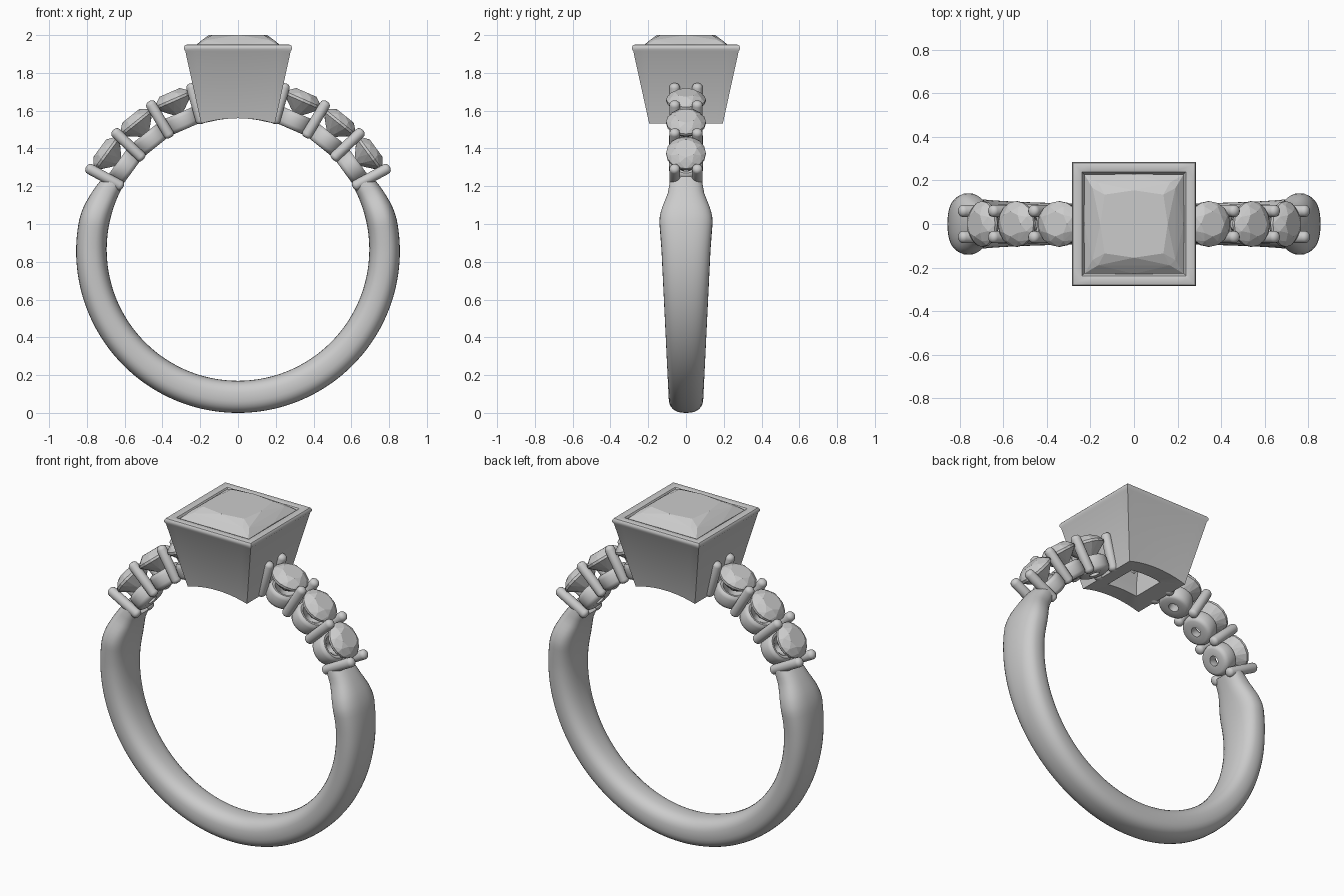
import bpy, bmesh
from math import sin, cos, pi, radians, sqrt, copysign
from mathutils import Matrix, Vector

if "Cube" in bpy.data.objects:
    bpy.data.objects.remove(bpy.data.objects["Cube"])

CZ, RIN = 0.865, 0.695          # finger hole centre height and radius


def finish(name, bm, mat=None, smooth=None):
    bmesh.ops.recalc_face_normals(bm, faces=bm.faces[:])
    me = bpy.data.meshes.new(name)
    bm.to_mesh(me)
    bm.free()
    ob = bpy.data.objects.new(name, me)
    bpy.context.collection.objects.link(ob)
    if mat:
        me.transform(mat)
    if smooth:
        bpy.ops.object.select_all(action='DESELECT')
        ob.select_set(True)
        bpy.context.view_layer.objects.active = ob
        bpy.ops.object.shade_smooth_by_angle(angle=radians(smooth))
    return ob


def loft(rings, closed=False, caps=False):
    bm = bmesh.new()
    vs = [[bm.verts.new(p) for p in r] for r in rings]
    n = len(vs[0])
    pairs = list(zip(vs, vs[1:])) + ([(vs[-1], vs[0])] if closed else [])
    for a, b in pairs:
        for i in range(n):
            j = (i + 1) % n
            bm.faces.new((a[i], a[j], b[j], b[i]))
    if caps:
        bm.faces.new(vs[0])
        bm.faces.new(vs[-1])
    return bm


def circle(r, z, n, off=0.0):
    return [(r * cos(2 * pi * (i + off) / n), r * sin(2 * pi * (i + off) / n), z) for i in range(n)]


def hull(points):
    bm = bmesh.new()
    for p in points:
        bm.verts.new(p)
    bmesh.ops.convex_hull(bm, input=bm.verts[:])
    return bm


def radial(deg):
    # local z points outward from the finger hole centre
    return Matrix.Translation((0, 0, CZ)) @ Matrix.Rotation(radians(90 - deg), 4, 'Y')


# Shank: swept rounded section; stations are (sine of elevation, outer radius, half width)
STATIONS = [(-1, .865, .092), (0, .857, .130), (.2, .855, .142), (.27, .848, .132),
            (.38, .828, .098), (.48, .808, .085)]


def station(s):
    for (a, r0, w0), (b, r1, w1) in zip(STATIONS, STATIONS[1:]):
        if s <= b:
            t = (s - a) / (b - a)
            return r0 + (r1 - r0) * t, w0 + (w1 - w0) * t
    return STATIONS[-1][1:]


rings = []
for k in range(121):
    phi = radians(-208.5 + 237 * k / 120)
    ro, w = station(sin(phi))
    ring = []
    for i in range(32):
        c, s = cos(2 * pi * i / 32), sin(2 * pi * i / 32)
        r = (ro + RIN) / 2 + (ro - RIN) / 2 * copysign(abs(c) ** 0.8, c)
        ring.append((r * cos(phi), w * copysign(abs(s) ** 0.8, s), CZ + r * sin(phi)))
    rings.append(ring)
finish("shank", loft(rings, caps=True), smooth=40)


# Bezel: tapered square box, bottom edge follows the finger hole
def square(h, z=None, n=10):
    pts = []
    for q in range(4):
        for i in range(n):
            u = h * (2 * i / n - 1)
            x, y = [(u, -h), (h, u), (-u, h), (-h, -u)][q]
            pts.append((x, y, sqrt(RIN ** 2 - x * x) + CZ if z is None else z))
    return pts


bezel = [square(.195), square(.279, 1.915), square(.286, 1.925), square(.286, 1.938),
         square(.280, 1.947), square(.270, 1.95), square(.248, 1.95), square(.238, 1.946),
         square(.231, 1.935), square(.229, 1.89), square(.105, 1.63), square(.10)]
finish("bezel", loft(bezel, closed=True), smooth=35)

# Centre stone: square cut
pts = [(0, 0, 1.61)]
for q in range(4):
    m = Matrix.Rotation(q * pi / 2, 3, 'Z')
    for p in [(.228, .228, 1.925), (.228, .228, 1.937), (.229, 0, 1.925), (.229, 0, 1.942),
              (.135, .135, 2.0), (.155, 0, 2.0), (.19, .165, 1.974), (.165, .19, 1.974),
              (.13, .13, 1.78)]:
        pts.append(m @ Vector(p))
finish("centre_stone", hull(pts))

# Shoulder stones, their cups, and the shared prongs
stone = (circle(.058, .045, 8) + circle(.086, .028, 8, .5) + circle(.105, .006, 16)
         + circle(.105, -.008, 16) + circle(.05, -.06, 8, .5) + [(0, 0, -.098)])
cup = [(.028, .697), (.068, .695), (.082, .702), (.09, .718), (.09, .765), (.086, .78),
       (.075, .788), (.06, .785), (.028, .745)]
prong = [(.006, .692), (.018, .695), (.026, .703), (.028, .712), (.028, .892),
         (.026, .902), (.018, .911), (.006, .915)]

for side in ("right", "left"):
    def ang(a):
        return a if side == "right" else 180 - a
    for k, a in enumerate((36.2, 51.3, 66.5), 1):
        m = radial(ang(a))
        finish(f"{side}_stone_{k}", hull(stone), m @ Matrix.Translation((0, 0, .862)))
        finish(f"{side}_cup_{k}", loft([circle(r, z, 28) for r, z in cup], closed=True), m, 40)
    for k, a in enumerate((28.5, 43.7, 59, 74), 1):
        for tag, y in (("front", -.06), ("back", .06)):
            m = radial(ang(a)) @ Matrix.Translation((0, y, 0))
            finish(f"{side}_{tag}_prong_{k}",
                   loft([circle(r, z, 16) for r, z in prong], caps=True), m, 50)
